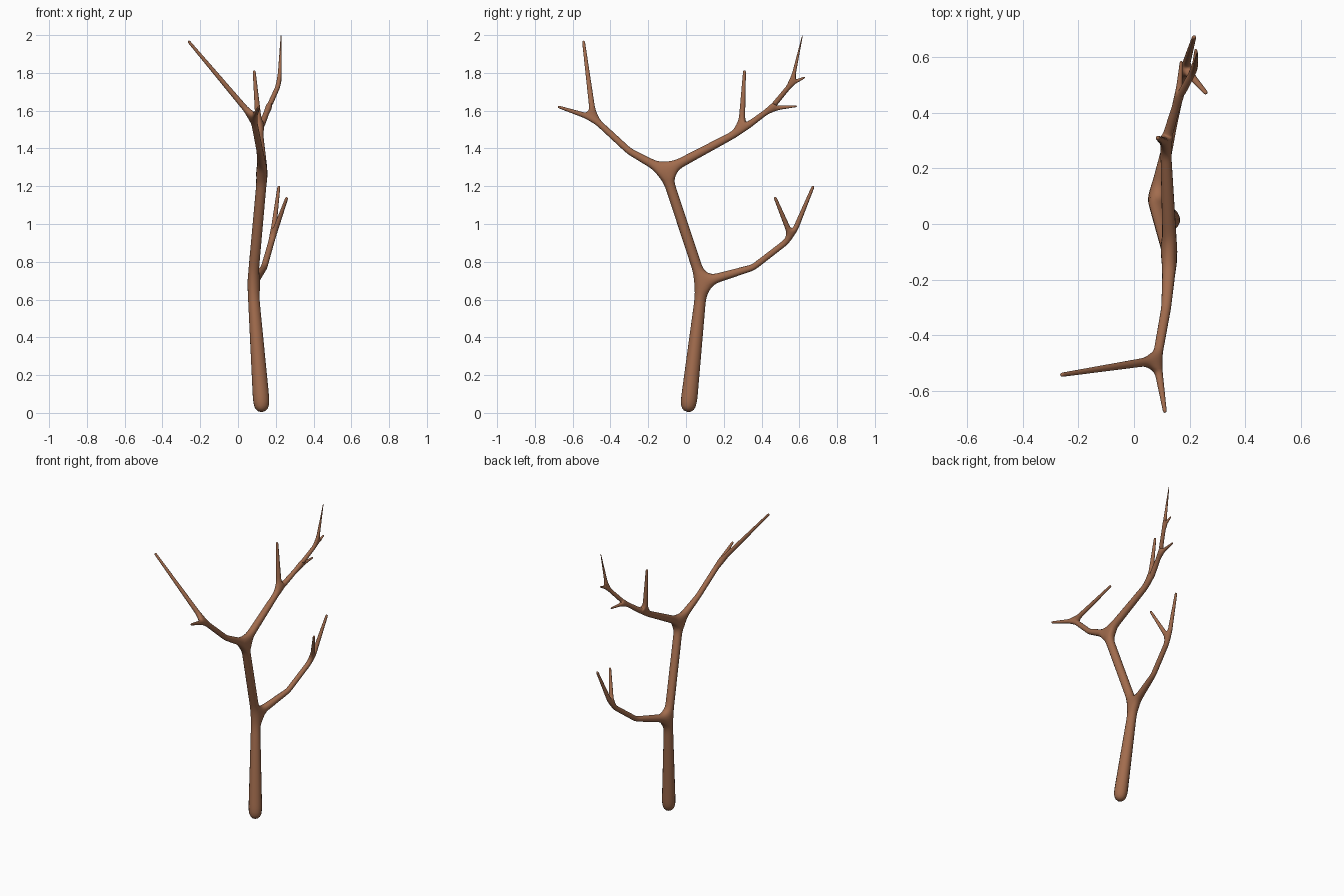
import bpy

if "Cube" in bpy.data.objects:
    bpy.data.objects.remove(bpy.data.objects["Cube"])

# Skeleton joints: name -> (x, y, z, radius, parent)
joints = {
    "base":        (0.128, 0.008, -0.005, 0.049, None),
    "fork_low":    (0.077, 0.085, 0.69, 0.030, "base"),
    "fork_high":   (0.13, -0.11, 1.28, 0.029, "fork_low"),
    # low right limb
    "low_bend":    (0.138, 0.355, 0.77, 0.018, "fork_low"),
    "low_split":   (0.183, 0.56, 0.928, 0.017, "low_bend"),
    "low_twig_a":  (0.26, 0.47, 1.143, 0.008, "low_split"),
    "low_twig_b":  (0.217, 0.675, 1.203, 0.008, "low_split"),
    # high left limb
    "left_bend":   (0.116, -0.30, 1.385, 0.019, "fork_high"),
    "left_split":  (0.082, -0.49, 1.56, 0.018, "left_bend"),
    "left_twig_a": (-0.264, -0.543, 1.97, 0.008, "left_split"),
    "left_twig_b": (0.112, -0.68, 1.622, 0.007, "left_split"),
    # high right limb
    "right_fork":  (0.113, 0.293, 1.495, 0.020, "fork_high"),
    "right_twig":  (0.085, 0.31, 1.815, 0.008, "right_fork"),
    "outer_fork":  (0.16, 0.45, 1.612, 0.015, "right_fork"),
    "outer_twig":  (0.17, 0.588, 1.624, 0.005, "outer_fork"),
    "tip_fork":    (0.219, 0.56, 1.745, 0.013, "outer_fork"),
    "tip_twig":    (0.223, 0.63, 1.777, 0.005, "tip_fork"),
    "top_twig":    (0.228, 0.617, 2.0, 0.002, "tip_fork"),
}
names = list(joints)
verts = [j[:3] for j in joints.values()]
edges = [(names.index(j[4]), i) for i, j in enumerate(joints.values()) if j[4]]

mesh = bpy.data.meshes.new("bare_tree")
mesh.from_pydata(verts, edges, [])
tree = bpy.data.objects.new("bare_tree", mesh)
bpy.context.collection.objects.link(tree)
bpy.context.view_layer.objects.active = tree

# Bark skin over the skeleton
skin = tree.modifiers.new("skin", 'SKIN')
skin.use_smooth_shade = True
for sv, j in zip(mesh.skin_vertices[0].data, joints.values()):
    sv.radius = (j[3], j[3])
mesh.skin_vertices[0].data[0].use_root = True

# Rounding
sub = tree.modifiers.new("rounding", 'SUBSURF')
sub.levels = sub.render_levels = 2

bark = bpy.data.materials.new("bark")
bark.diffuse_color = (0.36, 0.15, 0.075, 1)
bark.use_nodes = True
bark.node_tree.nodes["Principled BSDF"].inputs["Base Color"].default_value = bark.diffuse_color
mesh.materials.append(bark)
